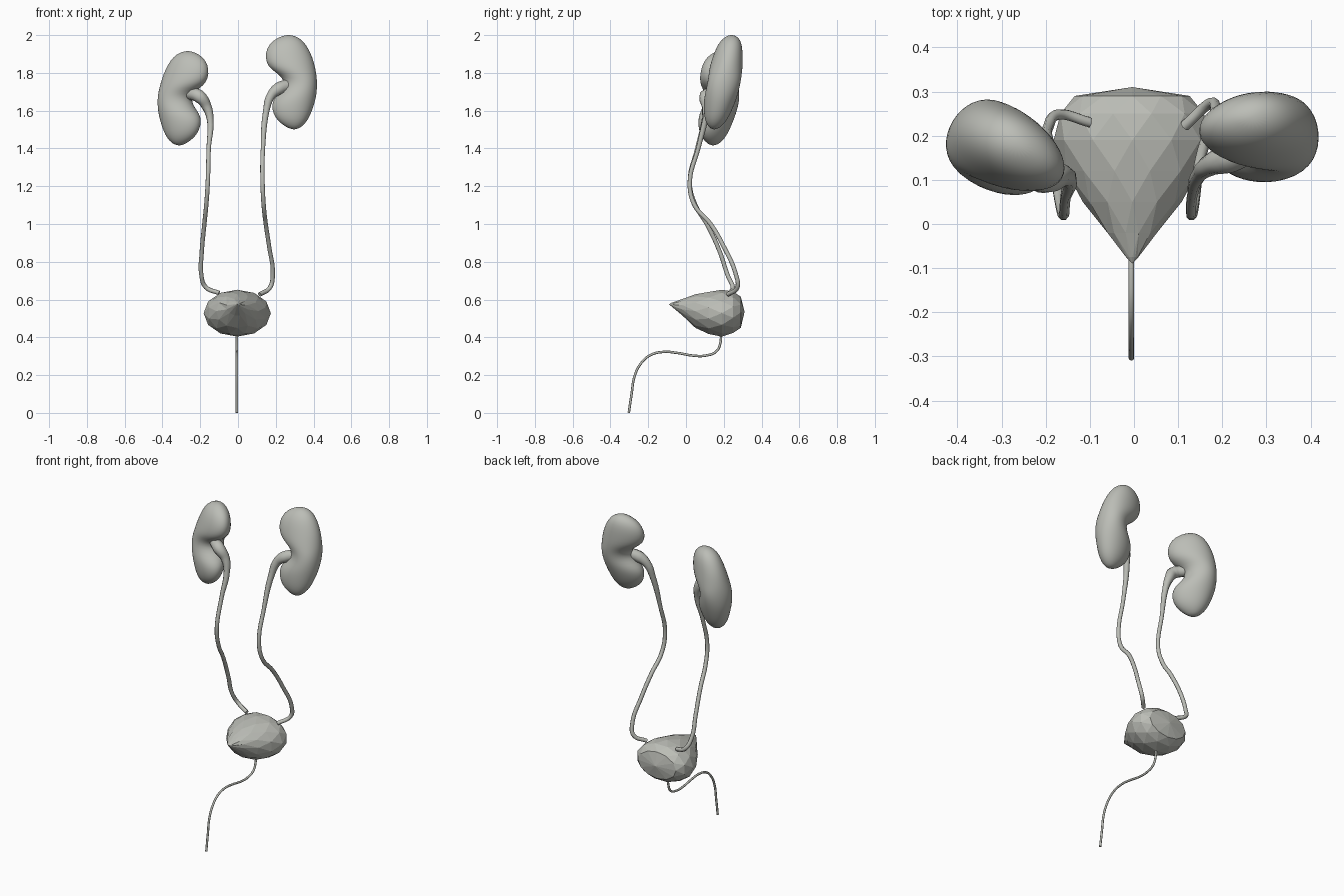
import bpy, bmesh, math
from mathutils import Vector, Matrix

if "Cube" in bpy.data.objects:
    bpy.data.objects.remove(bpy.data.objects["Cube"])

GREY = (0.5, 0.51, 0.47, 1)
mat = bpy.data.materials.new("warm grey")
mat.use_nodes = True
mat.diffuse_color = GREY
mat.node_tree.nodes["Principled BSDF"].inputs["Base Color"].default_value = GREY


def select(ob):
    bpy.ops.object.select_all(action="DESELECT")
    ob.select_set(True)
    bpy.context.view_layer.objects.active = ob


def loft(name, rings, start, end, triangles=False):
    """Skin a stack of closed rings and close both ends with a pole."""
    bm = bmesh.new()
    loops = [[bm.verts.new(p) for p in ring] for ring in rings]
    n = len(loops[0])
    for a, b in zip(loops, loops[1:]):
        for i in range(n):
            j = (i + 1) % n
            bm.faces.new((a[i], a[j], b[j], b[i]))
    for loop, pole in ((loops[0], start), (loops[-1], end)):
        tip = bm.verts.new(pole)
        for i in range(n):
            bm.faces.new((loop[i], loop[(i + 1) % n], tip))
    if triangles:
        bmesh.ops.triangulate(bm, faces=bm.faces[:], quad_method="SHORT_EDGE")
    bmesh.ops.recalc_face_normals(bm, faces=bm.faces[:])
    mesh = bpy.data.meshes.new(name)
    bm.to_mesh(mesh)
    bm.free()
    mesh.materials.append(mat)
    ob = bpy.data.objects.new(name, mesh)
    bpy.context.collection.objects.link(ob)
    return ob


def tube(name, points, thickness):
    """Round tube through (x, y, z, radius) points."""
    cu = bpy.data.curves.new(name, "CURVE")
    cu.dimensions = "3D"
    cu.bevel_depth = thickness
    cu.bevel_resolution = 2
    cu.resolution_u = 6
    cu.use_fill_caps = True
    sp = cu.splines.new("BEZIER")
    sp.bezier_points.add(len(points) - 1)
    for bp, (x, y, z, r) in zip(sp.bezier_points, points):
        bp.co = (x, y, z)
        bp.radius = r
        bp.handle_left_type = bp.handle_right_type = "AUTO"
    cu.materials.append(mat)
    ob = bpy.data.objects.new(name, cu)
    bpy.context.collection.objects.link(ob)
    select(ob)
    bpy.ops.object.convert(target="MESH")
    bpy.ops.object.shade_smooth_by_angle(angle=math.radians(60))


# Kidney slices: height, inner edge, outer edge, half depth
KIDNEY = [(.243, -.05, .035, .03), (.22, -.095, .07, .054), (.18, -.127, .098, .07),
          (.13, -.136, .12, .08), (.085, -.122, .131, .087), (.055, -.085, .136, .088),
          (.025, -.045, .139, .088), (-.01, -.035, .14, .088), (-.045, -.055, .138, .088),
          (-.08, -.09, .133, .087), (-.12, -.107, .122, .081), (-.17, -.098, .103, .069),
          (-.21, -.07, .08, .053), (-.24, -.025, .048, .029)]


def kidney(name, side, centre, turn, lean, scale):
    place = Matrix.Translation(centre) @ Matrix.Rotation(math.radians(turn), 4, "Z")
    shear = Matrix.Identity(4)
    shear[1][2] = lean

    def put(x, y, z):
        return place @ shear @ Vector((side * x * scale, y * scale, z))
    rings = []
    for z, inner, outer, depth in KIDNEY:
        mid, half = (inner + outer) / 2, (outer - inner) / 2
        ring = []
        for i in range(20):
            a = math.tau * i / 20
            # the outer side is fuller than the inner lip
            fullness = 1 + 0.12 * math.cos(a)
            ring.append(put(mid + half * math.cos(a), depth * fullness * math.sin(a), z))
        rings.append(ring)
    ob = loft(name, rings, put(-.008, 0, .253), put(.012, 0, -.252))
    mod = ob.modifiers.new("smooth", "SUBSURF")
    mod.levels = mod.render_levels = 1
    select(ob)
    bpy.ops.object.shade_smooth()


kidney("left_kidney", 1, (.28, .195, 1.75), 6, .19, 1.0)
kidney("right_kidney", -1, (-.287, .16, 1.665), -31, .11, 1.04)

# Ureters, widening into the funnel inside each kidney's notch
tube("left_ureter", [
    (.27, .175, 1.735, 2.8), (.215, .15, 1.715, 2.9), (.175, .135, 1.68, 2.1),
    (.15, .115, 1.6, 1.5), (.132, .065, 1.4, 1), (.13, .02, 1.22, 1), (.136, .045, 1.1, 1),
    (.147, .13, 1, 1), (.165, .2, .88, 1), (.184, .265, .73, 1), (.17, .272, .665, 1),
    (.115, .222, .627, 1)], .012)
tube("right_ureter", [
    (-.26, .14, 1.69, 2.6), (-.205, .105, 1.675, 3), (-.165, .11, 1.62, 2.2),
    (-.147, .1, 1.55, 1.5), (-.155, .06, 1.4, 1), (-.16, .02, 1.22, 1), (-.168, .05, 1.1, 1),
    (-.178, .11, 1, 1), (-.192, .18, .85, 1), (-.194, .22, .73, 1), (-.17, .248, .665, 1),
    (-.1, .23, .635, 1)], .012)

# Faceted bladder, slices along y: position, half width, bottom, top
BLADDER = [(-.075, .014, .562, .584), (-.02, .058, .515, .604), (.05, .112, .45, .628),
           (.12, .155, .414, .644), (.19, .178, .404, .652), (.25, .168, .42, .646),
           (.29, .13, .45, .615)]
rings = []
for k, (y, w, low, high) in enumerate(BLADDER):
    phase = 0.5 * (k % 2)
    rings.append([(-.004 + w * math.cos(math.tau * (i + phase) / 12), y,
                   (low + high) / 2 + (high - low) / 2 * math.sin(math.tau * (i + phase) / 12))
                  for i in range(12)])
loft("bladder", rings, (-.004, -.09, .575), (-.004, .31, .535), triangles=True)

# Urethra
PATH = [(.185, .43), (.182, .37), (.16, .325), (.1, .303), (.04, .303), (-.05, .318),
        (-.12, .323), (-.19, .305), (-.24, .26), (-.272, .195), (-.288, .1), (-.303, .0)]
tube("urethra", [(-.006, y, z, 1) for y, z in PATH], .0065)
